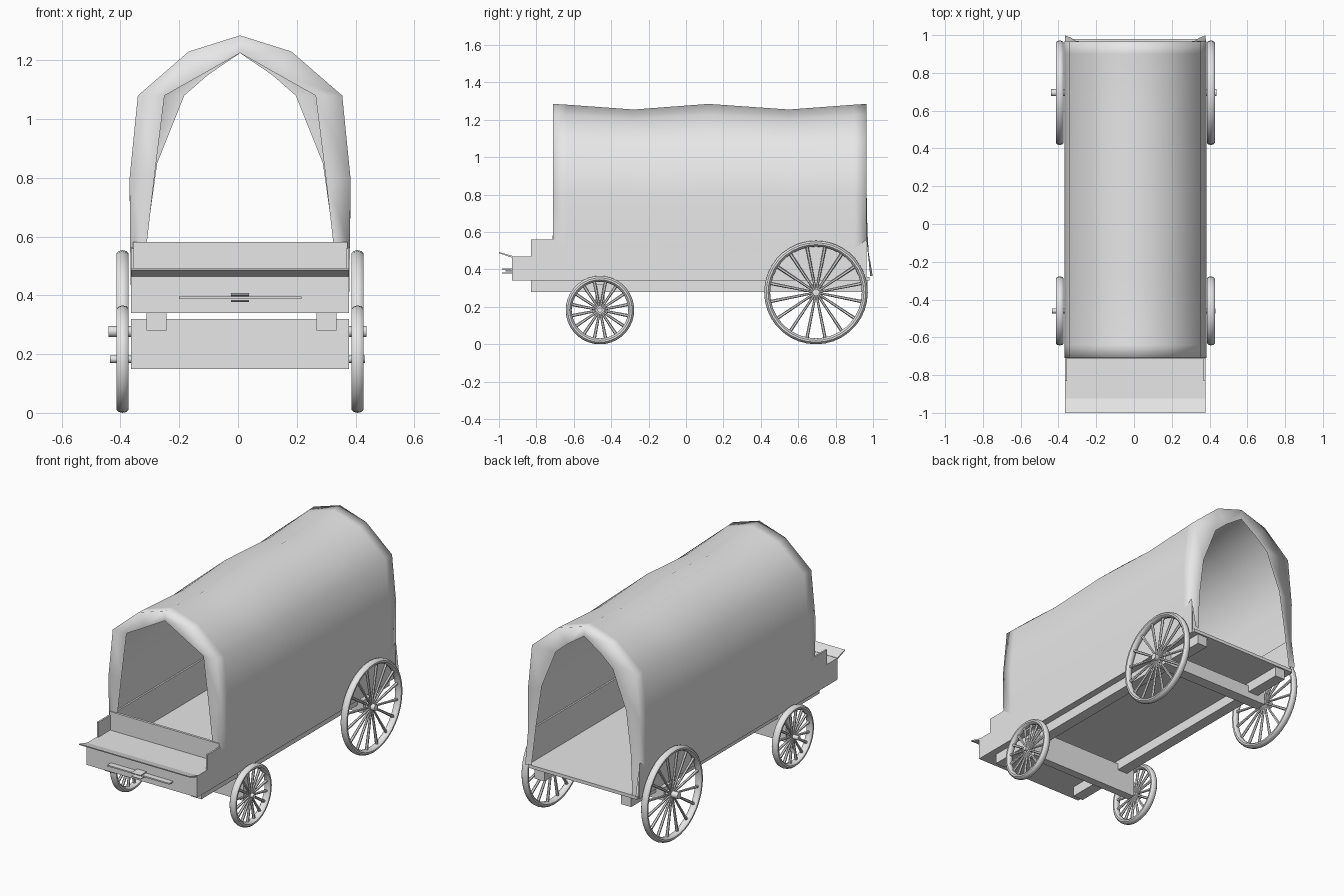
import bpy, bmesh, math
from mathutils import Matrix, Vector

if "Cube" in bpy.data.objects:
    bpy.data.objects.remove(bpy.data.objects["Cube"])

CX = 0.007  # centre line of the wagon

grey = bpy.data.materials.new("plain light grey")
grey.diffuse_color = (0.8, 0.8, 0.8, 1)
grey.use_nodes = True
grey.node_tree.nodes["Principled BSDF"].inputs["Base Color"].default_value = grey.diffuse_color


def finish(bm, name, smooth=None, recalc=True):
    if recalc:
        bmesh.ops.recalc_face_normals(bm, faces=bm.faces)
    me = bpy.data.meshes.new(name)
    bm.to_mesh(me)
    bm.free()
    me.materials.append(grey)
    ob = bpy.data.objects.new(name, me)
    bpy.context.collection.objects.link(ob)
    if smooth is not None:
        bpy.ops.object.select_all(action='DESELECT')
        ob.select_set(True)
        bpy.context.view_layer.objects.active = ob
        bpy.ops.object.shade_smooth_by_angle(angle=math.radians(smooth))
    return ob


def prism(name, profile, x0, x1):
    """Extrude a (y, z) outline along x."""
    bm = bmesh.new()
    f = bm.faces.new([bm.verts.new((x0, y, z)) for y, z in profile])
    r = bmesh.ops.extrude_face_region(bm, geom=[f])
    bmesh.ops.translate(bm, vec=(x1 - x0, 0, 0),
                        verts=[v for v in r["geom"] if isinstance(v, bmesh.types.BMVert)])
    return finish(bm, name)


def box(name, x0, x1, y0, y1, z0, z1):
    return prism(name, [(y0, z0), (y1, z0), (y1, z1), (y0, z1)], x0, x1)


def rod(bm, a, b, r1, r2, seg):
    a, b = Vector(a), Vector(b)
    d = b - a
    m = Matrix.Translation((a + b) / 2) @ d.to_track_quat('Z', 'Y').to_matrix().to_4x4()
    bmesh.ops.create_cone(bm, cap_ends=True, segments=seg, radius1=r1, radius2=r2,
                          depth=d.length, matrix=m)


def wheel(name, x, y, z, R, hub_r, hub_in, hub_out, spokes=16):
    bm = bmesh.new()
    # rim with an oval cross-section
    n, k, a, b = 36, 10, 0.016, 0.022
    rings = []
    for i in range(n):
        t = 2 * math.pi * i / n
        ring = []
        for j in range(k):
            p = 2 * math.pi * j / k
            r = R - a + a * math.cos(p)
            ring.append(bm.verts.new((x + b * math.sin(p), y + r * math.cos(t), z + r * math.sin(t))))
        rings.append(ring)
    for i in range(n):
        A, B = rings[i], rings[(i + 1) % n]
        for j in range(k):
            bm.faces.new((A[j], A[(j + 1) % k], B[(j + 1) % k], B[j]))
    # tapered spokes
    for i in range(spokes):
        t = 2 * math.pi * (i + 0.5) / spokes
        c, s = math.cos(t), math.sin(t)
        rod(bm, (x, y + hub_r * 0.6 * c, z + hub_r * 0.6 * s),
            (x, y + (R - 0.02) * c, z + (R - 0.02) * s), 0.006, 0.009, 6)
    # hub
    rod(bm, (hub_in, y, z), (hub_out, y, z), hub_r, hub_r, 14)
    finish(bm, name, 40)


# wheels
for side, s, out in (("left", -1, -0.44), ("right", 1, 0.437)):
    x = CX + s * 0.4
    wheel("rear_wheel_" + side, x, 0.695, 0.277, 0.277, 0.019, CX + s * 0.35, out)
    wheel("front_wheel_" + side, x, -0.46, 0.183, 0.183, 0.013, CX + s * 0.35, out - s * 0.005)

# wagon bed
for side, s in (("left", -1), ("right", 1)):
    prism("side_wall_" + side,
          [(-0.93, 0.34), (-0.93, 0.47), (-0.83, 0.47), (-0.83, 0.56), (0.965, 0.56), (0.965, 0.34)],
          CX + s * 0.361, CX + s * 0.371)
    xr = 0.012 + s * 0.29
    box("bed_rail_" + side, xr - 0.034, xr + 0.034, -0.83, 0.97, 0.28, 0.34)
L, R = CX - 0.365, CX + 0.365
box("floor", L, R, -0.92, 0.98, 0.34, 0.36)
box("front_panel", L, R, -0.93, -0.915, 0.34, 0.47)
box("driver_deck", L, R, -0.93, -0.70, 0.46, 0.47)
box("front_board", L, R, -0.715, -0.70, 0.47, 0.582)
prism("footboard", [(-0.925, 0.462), (-1.0, 0.487), (-1.0, 0.493), (-0.925, 0.472)],
      CX - 0.371, CX + 0.371)

# axle beams
box("front_axle_beam", CX - 0.371, CX + 0.371, -0.485, -0.435, 0.15, 0.32)
box("rear_axle_beam", CX - 0.371, CX + 0.371, 0.66, 0.73, 0.24, 0.32)

# hitch on the front panel
prism("hitch_bar", [(-0.93, 0.388), (-0.965, 0.388), (-0.965, 0.396), (-0.93, 0.396)], -0.2, 0.217)
for nm, z in (("upper", 0.402), ("lower", 0.381)):
    prism("hitch_plate_" + nm, [(-0.928, z - 0.004), (-0.985, z - 0.002), (-0.985, z + 0.002), (-0.928, z + 0.004)],
          CX - 0.031, CX + 0.031)

# canvas cover: half profile from hem to ridge, lofted through stations
half = [(0.374, 0.56), (0.376, 0.80), (0.348, 1.08), (0.175, 1.23), (0, 1.285)]
stations = [(-0.71, 0.56, 0), (-0.64, 0.51, 0.004), (-0.28, 0.52, 0.03), (0.12, 0.51, 0),
            (0.55, 0.49, 0.03), (0.90, 0.51, 0.004), (0.965, 0.56, 0)]  # y, hem z, sag
bm = bmesh.new()


def full(pts):
    """Mirror a half row of (x, y, z) whose last point is on the ridge."""
    row = [(-x, y, z) for x, y, z in pts] + [p for p in reversed(pts[:-1])]
    return [bm.verts.new((CX + x, y, z)) for x, y, z in row]


def bridge(A, B):
    for i in range(len(A) - 1):
        bm.faces.new((A[i], A[i + 1], B[i + 1], B[i]))


rows = []
for y, hem, sag in stations:
    rows.append(full([(x, y, hem if i == 0 else z - sag * max(0, (z - 0.8) / 0.485))
                      for i, (x, z) in enumerate(half)]))
for A, B in zip(rows, rows[1:]):
    bridge(A, B)

# front hood lip
front_in = [(0.317, 0.583), (0.292, 0.80), (0.257, 1.08), (0.12, 1.157), (0, 1.225)]
bridge(full([(x, -0.708, z) for x, z in front_in]), rows[0])

# rear lip, with its lower corners flaring back to the floor
rear_in = [(0.317, 0.97, 0.60), (0.282, 0.965, 0.85), (0.19, 0.963, 1.08),
           (0.11, 0.963, 1.15), (0, 0.963, 1.225)]
inner = full(rear_in)
bridge(rows[-1], inner)
for s, end in ((-1, 0), (1, -1)):
    o = bm.verts.new((CX + s * 0.371, 0.998, 0.365))
    i = bm.verts.new((CX + s * 0.337, 0.985, 0.365))
    bm.faces.new((rows[-1][end], inner[end], i, o))
finish(bm, "canvas_cover", 100)
